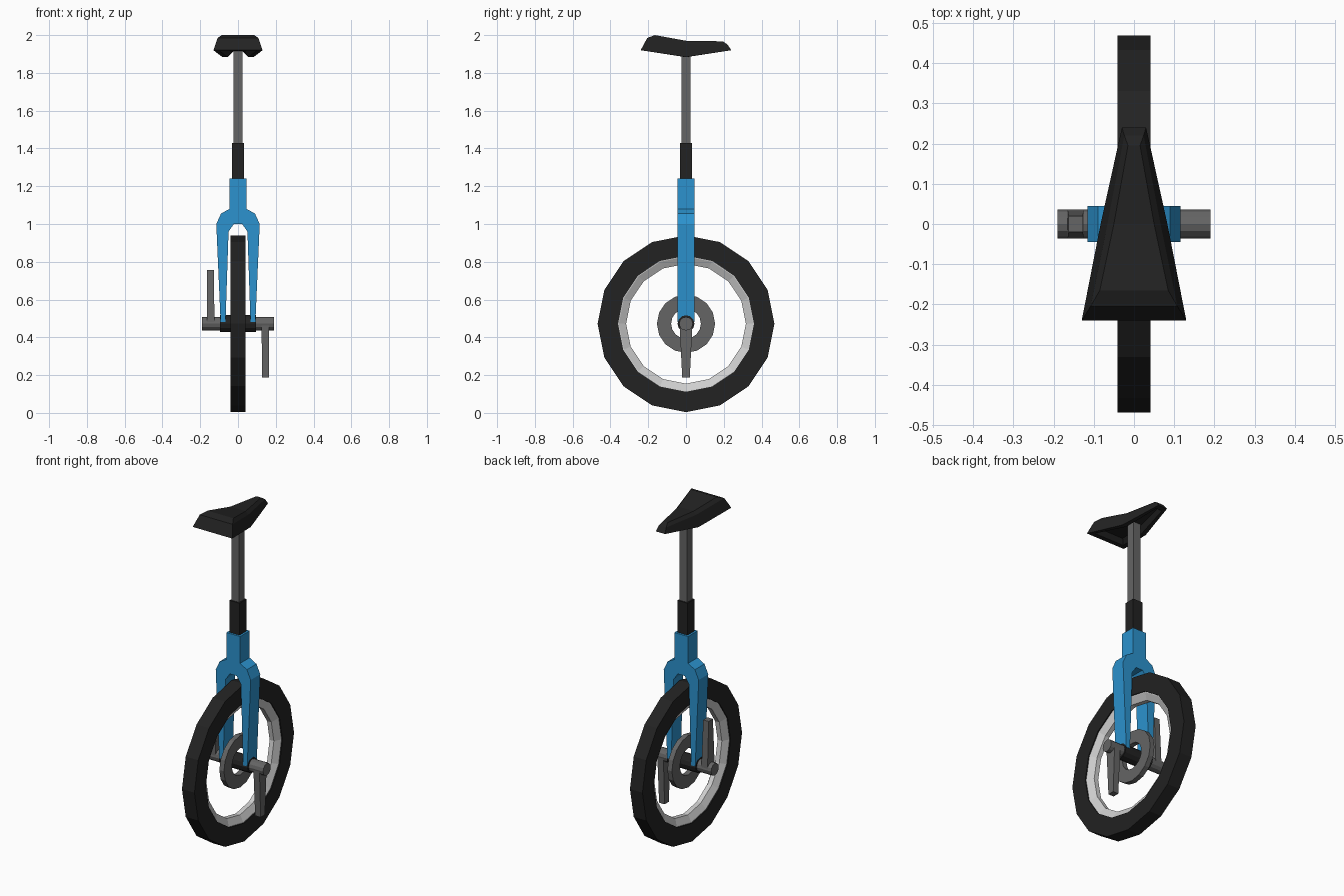
import bpy, bmesh, math

if "Cube" in bpy.data.objects:
    bpy.data.objects.remove(bpy.data.objects["Cube"])

def material(name, rgb):
    m = bpy.data.materials.new(name)
    m.diffuse_color = (*rgb, 1)
    m.use_nodes = True
    m.node_tree.nodes["Principled BSDF"].inputs["Base Color"].default_value = m.diffuse_color
    return m

BLACK = material("black rubber", (0.016, 0.016, 0.016))
GREY = material("dark grey metal", (0.13, 0.13, 0.13))
SILVER = material("silver rim", (0.62, 0.62, 0.62))
BLUE = material("blue paint", (0.025, 0.29, 0.62))
AXLE_Z = 0.472

def make(name, verts, faces, mat):
    me = bpy.data.meshes.new(name)
    me.from_pydata(verts, [], faces)
    bm = bmesh.new()
    bm.from_mesh(me)
    bmesh.ops.recalc_face_normals(bm, faces=bm.faces)
    bm.to_mesh(me)
    bm.free()
    me.materials.append(mat)
    ob = bpy.data.objects.new(name, me)
    bpy.context.collection.objects.link(ob)
    return ob

def ring(name, profile, sides, mat):
    """Revolve a closed (x, radius) profile around the axle."""
    n = len(profile)
    verts, faces = [], []
    for i in range(sides):
        a = 2 * math.pi * i / sides
        verts += [(x, r * math.cos(a), AXLE_Z + r * math.sin(a)) for x, r in profile]
        j = (i + 1) % sides
        faces += [(i*n + k, i*n + (k+1) % n, j*n + (k+1) % n, j*n + k) for k in range(n)]
    return make(name, verts, faces, mat)

def prism(name, a, b, mat):
    """Join two matching outlines into a closed solid."""
    n = len(a)
    faces = [(k, (k+1) % n, n + (k+1) % n, n + k) for k in range(n)]
    return make(name, a + b, faces + [tuple(range(n))[::-1], tuple(range(n, 2*n))], mat)

def rod(name, x0, x1, r, sides, mat):
    loops = [[(x, r * math.cos(2*math.pi*i/sides), AXLE_Z + r * math.sin(2*math.pi*i/sides))
              for i in range(sides)] for x in (x0, x1)]
    return prism(name, loops[0], loops[1], mat)

def post(name, h, z0, z1, mat):
    sq = [(-h, -h), (h, -h), (h, h), (-h, h)]
    return prism(name, [(x, y, z0) for x, y in sq], [(x, y, z1) for x, y in sq], mat)

# Wheel
ring("tire", [(-0.041, 0.468), (0.041, 0.468), (0.041, 0.36), (-0.041, 0.36)], 16, BLACK)
ring("rim", [(-0.036, 0.365), (0.036, 0.365), (0.034, 0.355), (0.014, 0.317),
             (-0.014, 0.317), (-0.034, 0.355)], 16, SILVER)
ring("hub_ring", [(-0.015, 0.154), (0.015, 0.154), (0.015, 0.079), (-0.015, 0.079)], 16, GREY)

# Hub, axle ends and opposed cranks
rod("hub", -0.095, 0.095, 0.045, 12, BLACK)
for side, s in (("left", -1), ("right", 1)):
    rod(side + "_axle_end", s * 0.09, s * 0.19, 0.036, 12, GREY)
    def section(w, z, x0, x1):
        return [(s*x0, -w, z), (s*x1, -w, z), (s*x1, w, z), (s*x0, w, z)]
    prism(side + "_crank", section(0.034, AXLE_Z, 0.125, 0.165),
          section(0.02, AXLE_Z - s * 0.285, 0.127, 0.163), GREY)

# Fork: half outline mirrored, extruded front to back
half = [(0.045, 1.24), (0.045, 1.08), (0.09, 1.055), (0.115, 1.0), (0.092, 0.48),
        (0.066, 0.48), (0.05, 0.96), (0.022, 1.0)]
outline = half + [(-x, z) for x, z in reversed(half)]
prism("fork", [(x, -0.045, z) for x, z in outline], [(x, 0.045, z) for x, z in outline], BLUE)

# Seat tube
post("collar", 0.033, 1.22, 1.43, BLACK)
post("seat_post", 0.025, 1.42, 1.93, GREY)

# Seat: stacked loops of (y, half width, z) at back, middle and nose
loops = [
    [(-0.165, 0.085, 2.0), (0, 0.05, 1.97), (0.195, 0.015, 1.967)],
    [(-0.205, 0.108, 1.985), (0, 0.066, 1.952), (0.22, 0.024, 1.95)],
    [(-0.24, 0.13, 1.92), (0, 0.083, 1.884), (0.24, 0.03, 1.92)],
    [(-0.21, 0.1, 1.918), (0, 0.055, 1.883), (0.21, 0.02, 1.917)],
    [(-0.19, 0.08, 1.945), (0, 0.035, 1.912), (0.18, 0.012, 1.94)],
]
verts, faces = [], []
for lp in loops:
    verts += [(w, y, z) for y, w, z in lp] + [(-w, y, z) for y, w, z in reversed(lp)]
for i in range(len(loops) - 1):
    faces += [(i*6 + k, i*6 + (k+1) % 6, i*6 + 6 + (k+1) % 6, i*6 + 6 + k) for k in range(6)]
for b in (0, 6 * (len(loops) - 1)):
    faces += [(b, b+1, b+4, b+5), (b+1, b+2, b+3, b+4)]
make("seat", verts, faces, BLACK)
